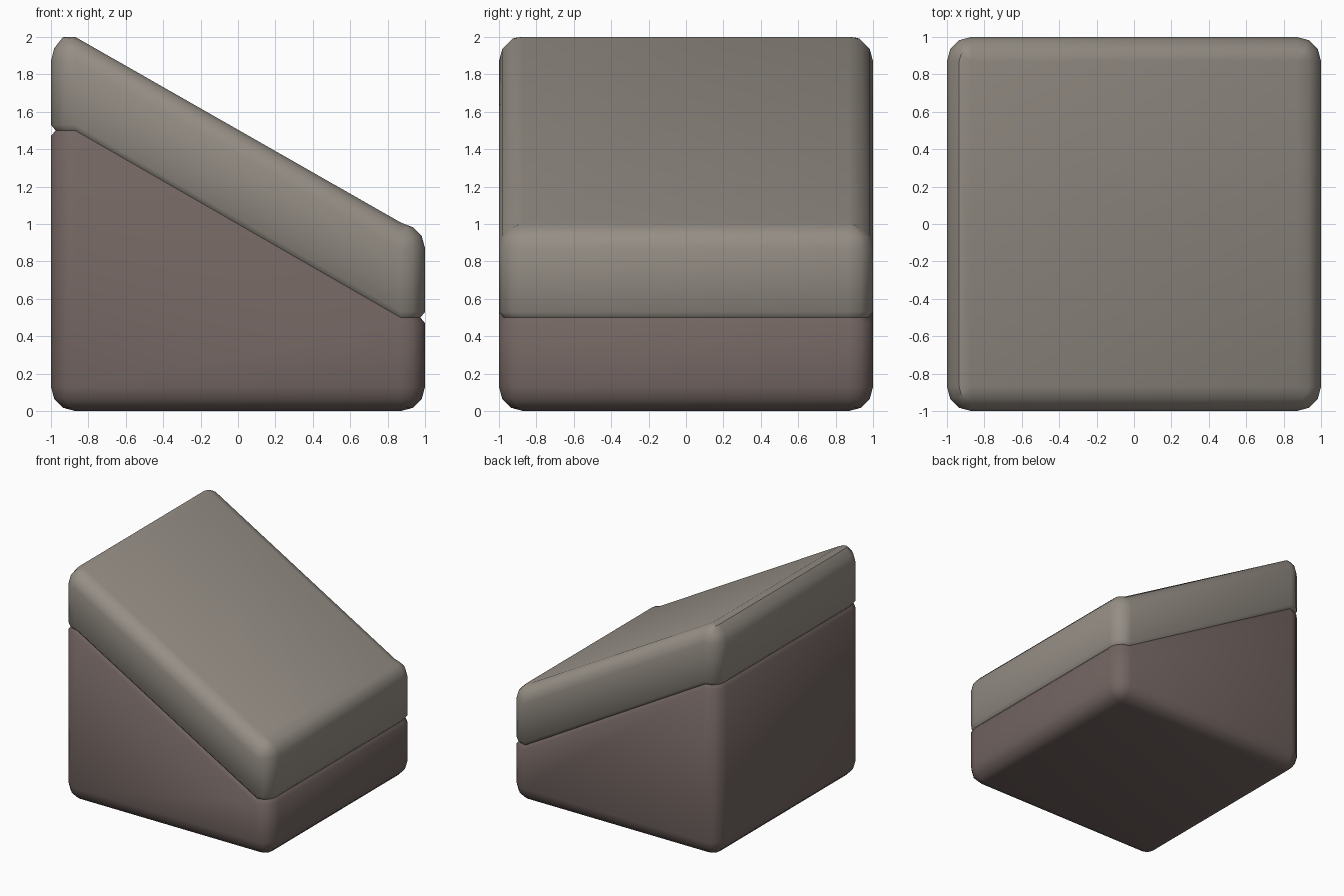
import bpy, bmesh, math

if "Cube" in bpy.data.objects:
    bpy.data.objects.remove(bpy.data.objects["Cube"])

R = 0.13      # edge rounding radius
SEG = 3       # segments per rounded corner


def ramp(x):
    """Height offset of the slope, level beyond the rounded ends."""
    return max(-0.5, min(0.5, -0.5 * x / (1 - R)))


def ring(bm, inset, z, sloped, left=0.0, right=0.0):
    """Rounded-square outline; left/right lift the ends of the slope a little."""
    verts, r, c = [], R - inset, 1 - R
    for k, (sx, sy) in enumerate([(1, 1), (-1, 1), (-1, -1), (1, -1)]):
        for i in range(SEG + 1):
            a = math.radians(90 * k + 90 * i / SEG)
            x, y = sx * c + r * math.cos(a), sy * c + r * math.sin(a)
            f = min(1.0, abs(x - sx * c) / r) if r > 0.001 else 1.0
            h = z + (ramp(x) if sloped else 0) + f * (left if sx < 0 else right)
            verts.append(bm.verts.new((x, y, h)))
    return verts


def loft(name, rings, color):
    """Stack outlines into a closed solid."""
    bm = bmesh.new()
    loops = [ring(bm, *r) for r in rings]
    n = len(loops[0])
    for a, b in zip(loops, loops[1:]):
        for i in range(n):
            j = (i + 1) % n
            bm.faces.new((a[i], a[j], b[j], b[i]))
    bm.faces.new(loops[0][::-1])
    bm.faces.new(loops[-1])
    bmesh.ops.remove_doubles(bm, verts=bm.verts, dist=0.0005)
    bmesh.ops.recalc_face_normals(bm, faces=bm.faces)
    me = bpy.data.meshes.new(name)
    bm.to_mesh(me)
    bm.free()
    ob = bpy.data.objects.new(name, me)
    bpy.context.collection.objects.link(ob)
    mat = bpy.data.materials.new(name)
    mat.diffuse_color = (*color, 1)
    mat.use_nodes = True
    mat.node_tree.nodes["Principled BSDF"].inputs["Base Color"].default_value = mat.diffuse_color
    me.materials.append(mat)
    bpy.ops.object.select_all(action='DESELECT')
    ob.select_set(True)
    bpy.context.view_layer.objects.active = ob
    bpy.ops.object.shade_smooth_by_angle(angle=math.radians(45))
    return ob


# quarter-round steps: (inset, distance from the flat face)
arc = [(R * (1 - math.cos(t)), R * (1 - math.sin(t)))
       for t in (math.radians(90 * i / SEG) for i in range(SEG + 1))]

# Lower block: rounded foot, sloped top with a small chamfer at the seam
loft("lower_block",
     [(i, d, False) for i, d in reversed(arc)]
     + [(0, 0.97, True), (0.025, 1.0, True), (R, 1.0, True)],
     (0.17, 0.13, 0.12))

# Top slab: chamfered at the seam, rounded above, crisp crease at the high end
lift = [(0, 0), (0.005, 0), (0.0174, 0), (0, 0.008)]
loft("top_slab",
     [(R, 1.0, True), (0.025, 1.0, True), (0, 1.03, True)]
     + [(i, 1.5 - d, True, *l) for (i, d), l in zip(arc, lift)],
     (0.30, 0.27, 0.235))
